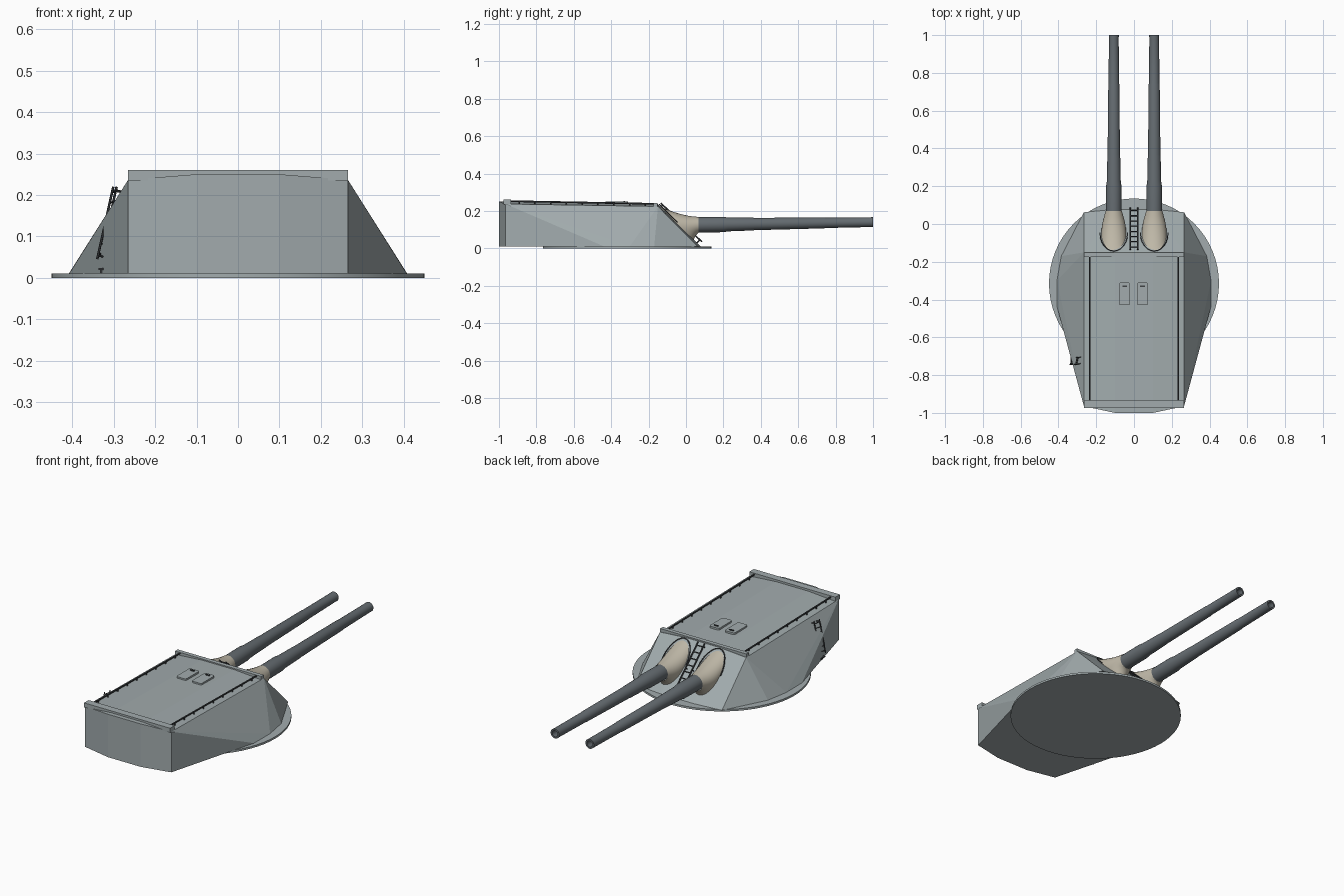
import bpy, bmesh, math
from mathutils import Vector

if "Cube" in bpy.data.objects:
    bpy.data.objects.remove(bpy.data.objects["Cube"])


def mat(name, c):
    m = bpy.data.materials.new(name)
    m.diffuse_color = (*c, 1)
    m.use_nodes = True
    m.node_tree.nodes["Principled BSDF"].inputs["Base Color"].default_value = m.diffuse_color
    return m


HULL = mat("hull_grey", (0.36, 0.41, 0.42))
STEEL = mat("barrel_grey", (0.13, 0.15, 0.165))
DARK = mat("fitting_dark", (0.05, 0.055, 0.06))
CANVAS = mat("canvas", (0.52, 0.48, 0.39))


def finish(bm, name, m, smooth=False):
    bmesh.ops.recalc_face_normals(bm, faces=bm.faces)
    me = bpy.data.meshes.new(name)
    bm.to_mesh(me)
    bm.free()
    ob = bpy.data.objects.new(name, me)
    bpy.context.collection.objects.link(ob)
    me.materials.append(m)
    if smooth:
        bpy.ops.object.select_all(action='DESELECT')
        ob.select_set(True)
        bpy.context.view_layer.objects.active = ob
        bpy.ops.object.shade_smooth_by_angle(angle=math.radians(35))
    return ob


def add_box(bm, lo, hi):
    lo, hi = Vector(lo), Vector(hi)
    vs = bmesh.ops.create_cube(bm, size=1)["verts"]
    for v in vs:
        v.co = Vector(a * b for a, b in zip(v.co, hi - lo)) + (lo + hi) / 2
    return vs


def add_rod(bm, a, b, r, n=6):
    a, b = Vector(a), Vector(b)
    d = b - a
    vs = bmesh.ops.create_cone(bm, cap_ends=True, segments=n, radius1=r, radius2=r, depth=d.length)["verts"]
    q = d.to_track_quat('Z', 'Y')
    for v in vs:
        v.co = q @ v.co + (a + b) / 2


def skin(bm, rings):
    rows = [[bm.verts.new(p) for p in ring] for ring in rings]
    for r0, r1 in zip(rows, rows[1:]):
        n = len(r0)
        for i in range(n):
            bm.faces.new((r0[i], r0[(i + 1) % n], r1[(i + 1) % n], r1[i]))
    return rows


def ladder(name, a, b, side, rungs, r, stand):
    # two stringers, rungs and standoffs toward the wall
    a, b, side, stand = map(Vector, (a, b, side, stand))
    bm = bmesh.new()
    for s in (-1, 1):
        add_rod(bm, a + s * side, b + s * side, r)
        for t in (0.05, 0.5, 0.95):
            p = a.lerp(b, t) + s * side
            add_rod(bm, p, p + stand, r * 0.8)
    for i in range(rungs):
        p = a.lerp(b, (i + 0.5) / rungs)
        add_rod(bm, p - side, p + side, r * 0.8)
    finish(bm, name, DARK)


# round base plate
bm = bmesh.new()
vs = bmesh.ops.create_cone(bm, cap_ends=True, segments=64, radius1=0.45, radius2=0.45, depth=0.011)["verts"]
bmesh.ops.translate(bm, verts=vs, vec=(0, -0.315, 0.0055))
finish(bm, "base_plate", HULL, True)

# faceted gunhouse: hull of floor outline and roof outline
half = [(0.1, -1.0, 0.011), (0.265, -0.965, 0.011), (0.407, -0.44, 0.011), (0.408, -0.3, 0.011),
        (0.385, -0.17, 0.011), (0.265, 0.062, 0.011), (0.1, 0.078, 0.011),
        (0.1, -1.0, 0.25), (0.265, -0.965, 0.237), (0.265, -0.15, 0.224), (0.1, -0.15, 0.236)]
bm = bmesh.new()
vs = [bm.verts.new((s * x, y, z)) for x, y, z in half for s in (-1, 1)]
bmesh.ops.convex_hull(bm, input=vs)
bmesh.ops.dissolve_limit(bm, angle_limit=0.015, verts=bm.verts, edges=bm.edges)
finish(bm, "gunhouse", HULL)

# roof lips at the front and rear
bm = bmesh.new()
add_box(bm, (-0.265, -0.975, 0.235), (0.265, -0.935, 0.26))
finish(bm, "rear_roof_lip", HULL)
bm = bmesh.new()
add_box(bm, (-0.265, -0.175, 0.213), (0.265, -0.152, 0.243))
finish(bm, "front_roof_lip", HULL)

# roof side rails with short posts
for s, side in ((-1, "left"), (1, "right")):
    bm = bmesh.new()
    a, b = Vector((s * 0.235, -0.175, 0.238)), Vector((s * 0.235, -0.935, 0.252))
    add_rod(bm, a, b, 0.0045)
    for i in range(9):
        p = a.lerp(b, (i + 0.5) / 9)
        add_rod(bm, p, p - Vector((0, 0, 0.015)), 0.004)
    finish(bm, side + "_roof_rail", DARK)

# roof hatches with handles
for x in (-0.05, 0.045):
    bm = bmesh.new()
    add_box(bm, (x - 0.03, -0.43, 0.236), (x + 0.03, -0.31, 0.249))
    ed = [e for e in bm.edges if abs(e.verts[0].co.z - e.verts[1].co.z) > 0.005]
    bmesh.ops.bevel(bm, geom=ed, offset=0.01, segments=3, affect='EDGES', profile=0.5)
    finish(bm, "roof_hatch", HULL)
    bm = bmesh.new()
    add_box(bm, (x - 0.012, -0.333, 0.247), (x + 0.012, -0.326, 0.254))
    finish(bm, "hatch_handle", DARK)

# guns: stepped barrel, canvas bag and a guard arc on the sloped face
profile = [(0.0, 0.041), (0.2, 0.041), (0.225, 0.037), (0.36, 0.034), (0.365, 0.033), (0.74, 0.029),
           (0.745, 0.0275), (0.98, 0.026), (1.0, 0.0265), (1.0, 0.017), (0.88, 0.017)]
N = 24
angles = [2 * math.pi * i / N for i in range(N)]
for s, side in ((-1, "left"), (1, "right")):
    cx = s * 0.107
    bm = bmesh.new()
    rows = skin(bm, [[(cx + r * math.cos(a), y, 0.124 + 0.016 * y + r * math.sin(a)) for a in angles]
                     for y, r in profile])
    bm.faces.new(rows[0])
    bm.faces.new(rows[-1])
    finish(bm, side + "_barrel", STEEL, True)

    bm = bmesh.new()
    rings = []
    for i in range(9):
        t = i / 8
        ex, ez = t ** 1.6, 1 - (1 - t) ** 1.7
        ring = []
        for a in angles:
            c, sn = math.cos(a), math.sin(a)
            ring.append((cx + c * (0.066 + (0.043 - 0.066) * ex),
                         (-0.05 - 0.09 * sn) * (1 - t) + 0.068 * t,
                         (0.134 + 0.09 * sn) * (1 - ez) + (0.125 + 0.043 * sn) * ez))
        rings.append(ring)
    skin(bm, rings)
    finish(bm, side + "_blast_bag", CANVAS, True)

    bm = bmesh.new()
    arc = []
    for i in range(13):
        a = math.pi * i / 12
        k = 0.096 * math.sin(a)
        arc.append((cx + 0.073 * math.cos(a), -0.047 - k, 0.139 + k))
    for p, q in zip(arc, arc[1:]):
        add_rod(bm, p, q, 0.003)
    finish(bm, side + "_bag_guard", DARK)

# ladders on the sloped face and the left flank
ladder("front_ladder", (0, 0.085, 0.035), (0, -0.135, 0.242), (0.02, 0, 0), 8, 0.004, (0, -0.015, -0.015))
ladder("side_ladder", (-0.336, -0.725, 0.045), (-0.297, -0.725, 0.22), (0.004, 0.018, 0), 7, 0.003, (0.02, 0.004, -0.004))

# small foot step under the side ladder
bm = bmesh.new()
add_box(bm, (-0.337, -0.745, 0.019), (-0.322, -0.705, 0.024))
add_box(bm, (-0.332, -0.729, 0.011), (-0.326, -0.721, 0.02))
finish(bm, "foot_step", DARK)
